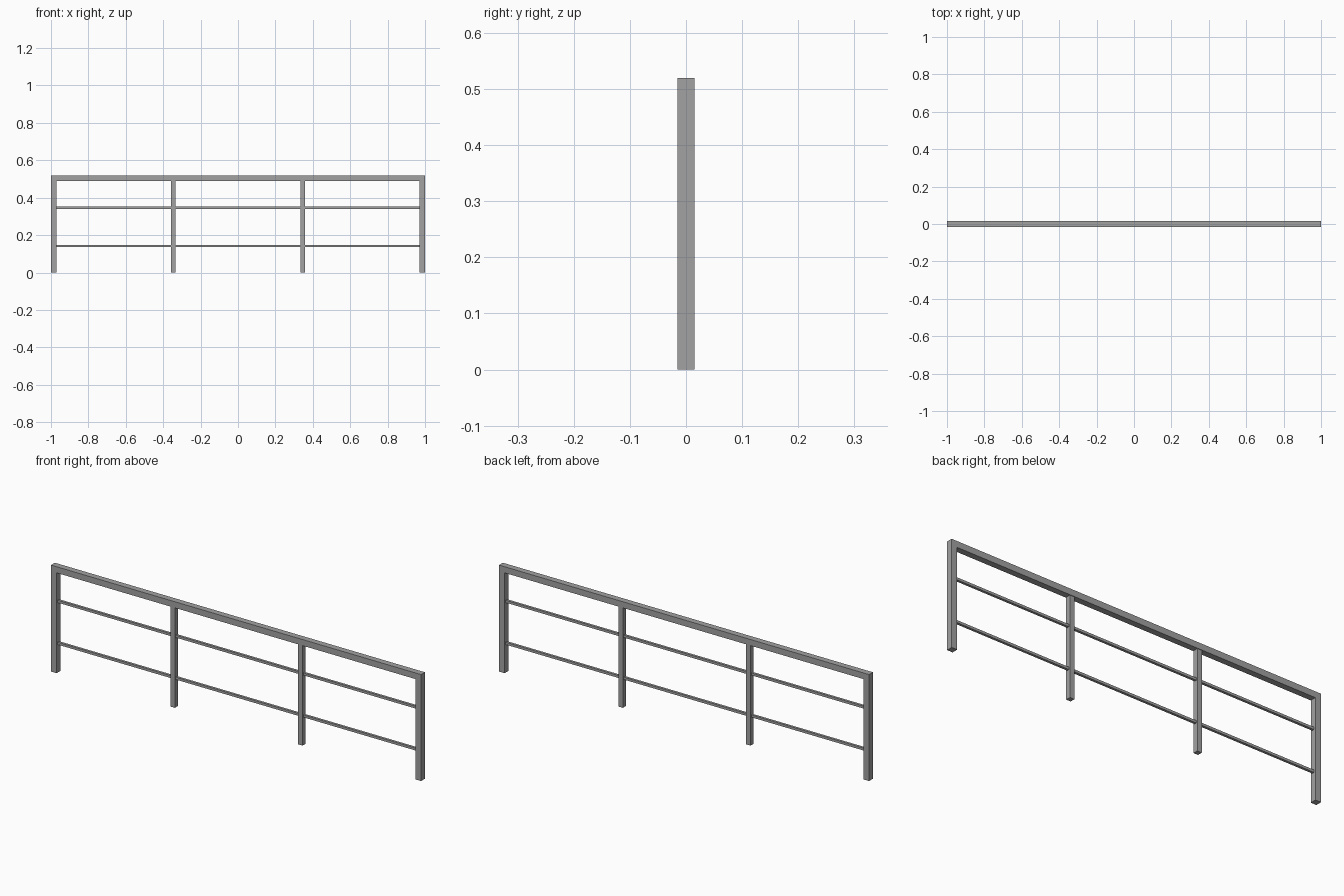
import bpy

cube = bpy.data.objects.get("Cube")
if cube:
    bpy.data.objects.remove(cube, do_unlink=True)

# Single painted steel colour
steel = bpy.data.materials.new("steel_grey")
steel.use_nodes = True
colour = (0.36, 0.36, 0.36, 1)
steel.diffuse_color = colour
steel.node_tree.nodes["Principled BSDF"].inputs["Base Color"].default_value = colour


def box(name, centre, size):
    bpy.ops.mesh.primitive_cube_add(size=1, location=centre)
    obj = bpy.context.object
    obj.name = name
    obj.scale = size
    bpy.ops.object.transform_apply(location=False, rotation=False, scale=True)
    obj.data.materials.append(steel)
    return obj


HEIGHT = 0.52
FRAME = 0.03        # handrail and end post section
POST = 0.024        # intermediate post section
BAR = 0.012         # thin infill bar section
POST_X = 0.345
LEG = HEIGHT - FRAME

# Handrail across the full length
box("handrail", (0, 0, HEIGHT - FRAME / 2), (2, FRAME, FRAME))

# Posts, mirrored left and right
for side, s in (("left", 1), ("right", -1)):
    box(side + "_end_post", (s * (1 - FRAME / 2), 0, LEG / 2), (FRAME, FRAME, LEG))
    box(side + "_middle_post", (s * POST_X, 0, LEG / 2), (POST, POST, LEG))

# Infill bars, one per bay between the post faces
inner = POST_X - POST / 2
outer = POST_X + POST / 2
end = 1 - FRAME
bays = (("right", -end, -outer), ("centre", -inner, inner), ("left", outer, end))
for level, z in (("lower", 0.142), ("upper", 0.347)):
    for bay, x0, x1 in bays:
        box(f"{level}_{bay}_bar", ((x0 + x1) / 2, 0, z), (x1 - x0, BAR, BAR))
